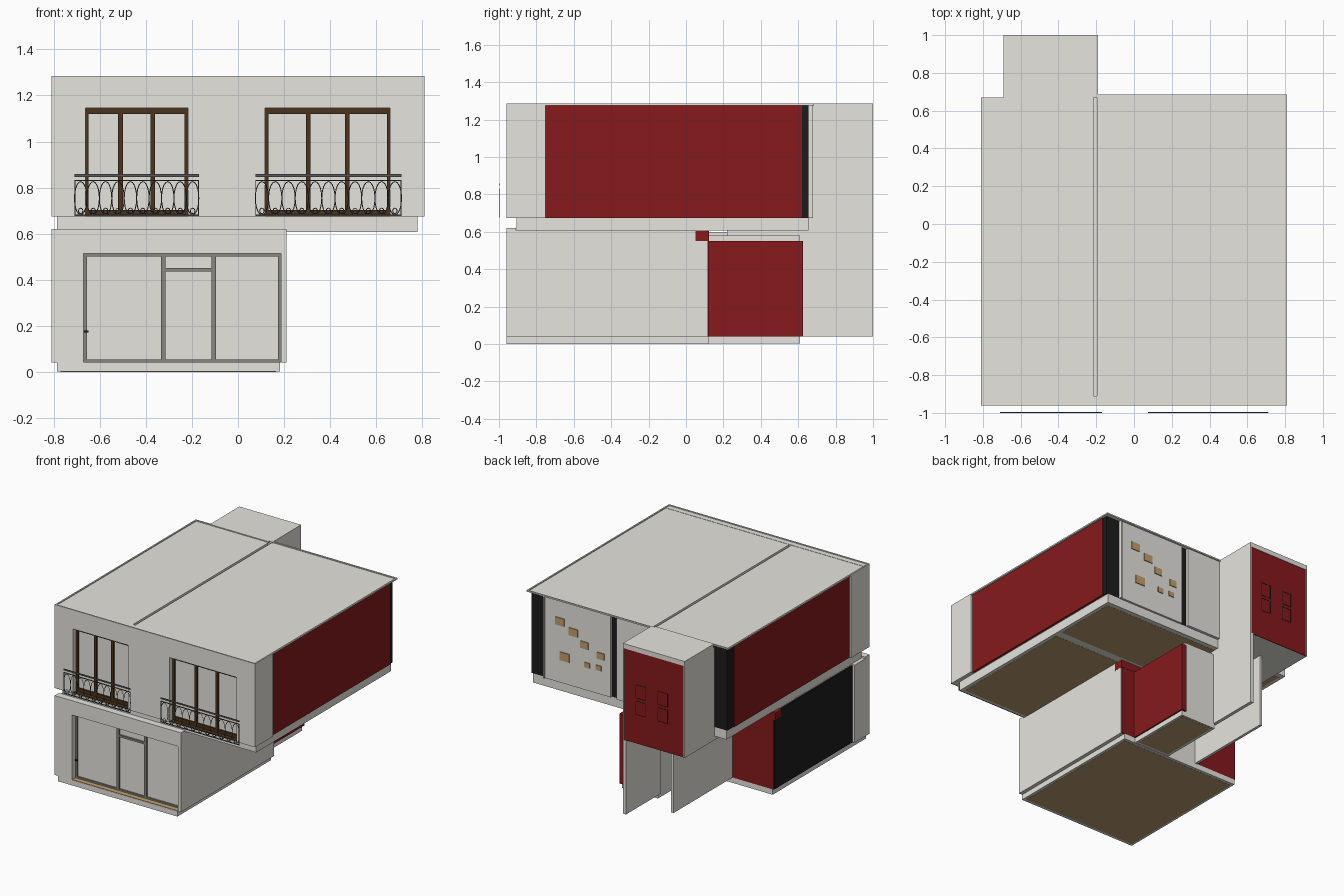
import bpy
import bmesh
import math
from mathutils import Vector

default_cube = bpy.data.objects.get("Cube")
if default_cube:
    bpy.data.objects.remove(default_cube, do_unlink=True)


def material(name, red, green, blue):
    mat = bpy.data.materials.new(name)
    mat.use_nodes = True
    color = (red, green, blue, 1)
    mat.diffuse_color = color
    shader = mat.node_tree.nodes["Principled BSDF"]
    shader.inputs["Base Color"].default_value = color
    shader.inputs["Roughness"].default_value = 0.8
    return mat


plaster = material("pale plaster", 0.8, 0.78, 0.73)
red_paint = material("red cladding", 0.24, 0.01, 0.012)
black_paint = material("black cladding", 0.012, 0.012, 0.012)
earth = material("brown underside", 0.5, 0.33, 0.17)
dark_wood = material("dark wood", 0.07, 0.032, 0.012)
tan_wood = material("tan wood", 0.55, 0.35, 0.16)
iron = material("railing iron", 0.1, 0.1, 0.105)
frame_grey = material("frame grey", 0.25, 0.24, 0.21)


def boxes(name, mat, *spans):
    """One object from boxes, each given as an x, a y and a z range."""
    bm = bmesh.new()
    for span in spans:
        center = Vector([(low + high) / 2 for low, high in span])
        size = [high - low for low, high in span]
        made = bmesh.ops.create_cube(bm, size=1)["verts"]
        bmesh.ops.scale(bm, vec=size, verts=made)
        bmesh.ops.translate(bm, vec=center, verts=made)
    mesh = bpy.data.meshes.new(name)
    bm.to_mesh(mesh)
    bm.free()
    mesh.materials.append(mat)
    obj = bpy.data.objects.new(name, mesh)
    bpy.context.collection.objects.link(obj)
    return obj


def pierced_wall(name, xs, ys, zs, openings, head):
    """Wall with rectangular openings from its foot up to a head height."""
    edges = [xs[0]] + [x for pair in openings for x in pair] + [xs[1]]
    parts = [((edges[i], edges[i + 1]), ys, zs) for i in range(0, len(edges), 2)]
    parts += [(pair, ys, (head, zs[1])) for pair in openings]
    boxes(name, plaster, *parts)


def window(name, mat, xs, ys, zs, bars, side, top, bottom):
    """Outer frame with upright bars."""
    left, right = xs
    parts = [((left, left + side), ys, zs), ((right - side, right), ys, zs),
             (xs, ys, (zs[1] - top, zs[1])), (xs, ys, (zs[0], zs[0] + bottom))]
    parts += [((bar - 0.01, bar + 0.01), ys, zs) for bar in bars]
    boxes(name, mat, *parts)


def railing(name, left, right, y):
    """Iron railing of overlapping ovals between flat rails."""
    depth = (y - 0.002, y + 0.002)
    rails = [((left, right), depth, zs)
             for zs in ((0.847, 0.858), (0.828, 0.833), (0.677, 0.683))]
    rails += [((x - 0.002, x + 0.002), depth, (0.677, 0.83))
              for x in (left + 0.002, right - 0.002)]
    boxes(name + "_rails", iron, *rails)
    curve = bpy.data.curves.new(name + "_ornament", "CURVE")
    curve.dimensions = "3D"
    curve.bevel_depth = 0.002
    curve.bevel_resolution = 0

    def oval(x, z, half_width, half_height, steps):
        spline = curve.splines.new("POLY")
        spline.points.add(steps - 1)
        spline.use_cyclic_u = True
        for i, point in enumerate(spline.points):
            angle = math.tau * i / steps
            point.co = (x + half_width * math.cos(angle), y,
                        z + half_height * math.sin(angle), 1)

    count = round((right - left) / 0.056)
    pitch = (right - left) / count
    for i in range(count):
        x = left + pitch * (i + 0.5)
        oval(x, 0.754, pitch * 0.5, 0.072, 20)
        oval(x, 0.699, 0.01, 0.012, 8)
    curve.materials.append(iron)
    bpy.context.collection.objects.link(bpy.data.objects.new(curve.name, curve))


# ---- Lower floor ----
FRONT, GLASS, BACK = -0.96, -0.91, 0.12
boxes("foundation", plaster, ((-0.785, 0.183), (FRONT, BACK), (0.001, 0.04)))
boxes("foundation_underside", earth, ((-0.77, 0.165), (-0.94, 0.1), (0, 0.001)))
pierced_wall("lower_front_wall", (-0.81, 0.21), (FRONT, GLASS), (0.04, 0.62),
             [(-0.67, 0.187)], 0.515)
boxes("lower_room", plaster,
      ((-0.81, 0.21), (GLASS, -0.79), (0.04, 0.607)),
      ((-0.785, 0.21), (-0.79, BACK - 0.005), (0.04, 0.607)))
boxes("lower_black_side", black_paint, ((-0.795, -0.785), (-0.79, 0.11), (0.04, 0.6)))
boxes("lower_red_back", red_paint,
      ((-0.79, -0.45), (0.11, BACK), (0.04, 0.56)),
      ((0.1, 0.205), (0.11, BACK), (0.04, 0.55)))
boxes("red_beam", red_paint, ((-0.81, 0.209), (0.05, 0.122), (0.55, 0.605)),
      ((0.2, 0.211), (0.05, 0.122), (0.55, 0.605)))

# Shopfront style glazing
glass_front = (GLASS - 0.012, GLASS)
window("lower_window_frame", frame_grey, (-0.67, 0.187), glass_front,
       (0.04, 0.515), (-0.325, -0.105), 0.014, 0.014, 0.014)
boxes("lower_transom", frame_grey, ((-0.325, -0.105), glass_front, (0.435, 0.45)))
boxes("door_handle", black_paint, ((-0.668, -0.65), (-0.93, -0.922), (0.17, 0.18)))
boxes("lower_sill", tan_wood, ((-0.67, 0.187), (FRONT + 0.002, GLASS), (0.04, 0.043)))

# ---- Rear room and stair walls ----
boxes("rear_room", plaster, ((-0.2, 0.06), (BACK, 0.61), (0.004, 0.58)),
      ((0.06, 0.09), (BACK, 0.61), (0.004, 0.04)))
boxes("rear_room_underside", earth, ((-0.18, 0.075), (0.14, 0.6), (0.003, 0.004)))
boxes("rear_room_red_side", red_paint, ((0.06, 0.1), (BACK, 0.625), (0.04, 0.55)))
boxes("stair_walls", plaster,
      ((-0.215, -0.19), (0.6, 1.0), (0.04, 0.58)),
      ((-0.46, -0.44), (BACK, 0.8), (0.04, 0.6)))

# ---- Floor slab between storeys ----
boxes("floor_slab", plaster, ((-0.785, 0.78), (-0.905, 0.655), (0.608, 0.675)))
boxes("slab_underside", earth,
      ((-0.76, 0.755), (-0.88, 0.08), (0.607, 0.608)),
      ((-0.76, 0.755), (0.14, 0.62), (0.607, 0.608)))

# ---- Upper floor ----
upper = (0.675, 1.275)
openings = [(-0.663, -0.218), (0.118, 0.66)]
pierced_wall("upper_front_wall", (-0.81, 0.81), (FRONT, GLASS), (0.675, 1.28),
             openings, 1.146)
boxes("upper_room", plaster,
      ((-0.81, 0.81), (GLASS, -0.75), (0.675, 1.255)),
      ((-0.785, 0.785), (-0.75, 0.645), (0.675, 1.255)))
for side, end in ((-1, 0.58), (1, 0.62)):
    outer = sorted((side * 0.78, side * 0.798))
    corner = sorted((side * 0.68, side * 0.792))
    boxes("upper_red_side", red_paint, (outer, (-0.75, end), upper))
    boxes("upper_black_corner", black_paint, (corner, (end, 0.655), upper))

for opening, bars in zip(openings, ((-0.51, -0.37), (0.305, 0.475))):
    window("upper_window_frame", dark_wood, opening, glass_front,
           (0.675, 1.146), bars, 0.014, 0.026, 0.028)
    boxes("upper_sill", dark_wood, (opening, (FRONT + 0.002, GLASS), (0.675, 0.679)))
railing("right_railing", -0.71, -0.17, -0.998)
railing("left_railing", 0.075, 0.71, -0.998)

# Rear wall panel with small scattered windows
boxes("rear_panel", plaster,
      ((0.14, 0.67), (0.64, 0.67), upper),
      ((0.67, 0.68), (0.64, 0.68), upper),
      ((-0.19, 0.09), (0.64, 0.675), upper))
boxes("rear_black_strip", black_paint, ((0.09, 0.14), (0.64, 0.655), upper))
panes = [(0.55, 1.12, 0.035), (0.44, 1.07, 0.035), (0.51, 0.87, 0.038),
         (0.35, 1.0, 0.032), (0.22, 0.955, 0.03), (0.33, 0.86, 0.023),
         (0.235, 0.865, 0.022)]
boxes("rear_small_windows", tan_wood,
      *[((x - half, x + half), (0.66, 0.676), (z - half * 0.8, z + half * 0.8))
        for x, z, half in panes])

# ---- Rear extension ----
boxes("extension", plaster, ((-0.69, -0.19), (0.22, 0.99), (0.58, 1.255)),
      ((-0.69, -0.68), (0.98, 1.0), (0.58, 1.275)),
      ((-0.2, -0.19), (0.98, 1.0), (0.58, 1.275)))
boxes("extension_red_back", red_paint, ((-0.68, -0.2), (0.985, 0.996), (0.58, 1.27)))
for x in (-0.33, -0.51):
    for z in (0.79, 0.91):
        window("extension_window_outline", black_paint, (x - 0.04, x + 0.04),
               (0.99, 0.998), (z, z + 0.1), (), 0.003, 0.003, 0.003)

# ---- Roof: two modules split by a groove, with a low rim ----
core = (1.25, 1.277)
deck = (1.275, 1.278)
rim = (1.275, 1.285)
boxes("roof_decks", plaster,
      ((-0.81, -0.215), (FRONT, 0.67), deck),
      ((-0.197, 0.81), (FRONT, 0.685), deck),
      ((-0.785, -0.215), (GLASS, 0.645), core),
      ((-0.197, 0.785), (GLASS, 0.645), core),
      ((-0.81, -0.785), (GLASS, -0.75), core),
      ((0.785, 0.81), (GLASS, -0.75), core),
      ((-0.69, -0.19), (0.67, 1.0), (1.25, 1.285)))
boxes("roof_rim", plaster,
      ((-0.81, 0.81), (FRONT, -0.95), rim),
      ((-0.81, -0.8), (FRONT, 0.67), rim),
      ((0.8, 0.81), (FRONT, 0.685), rim),
      ((-0.81, -0.215), (0.66, 0.67), rim),
      ((-0.197, 0.81), (0.675, 0.685), rim))
